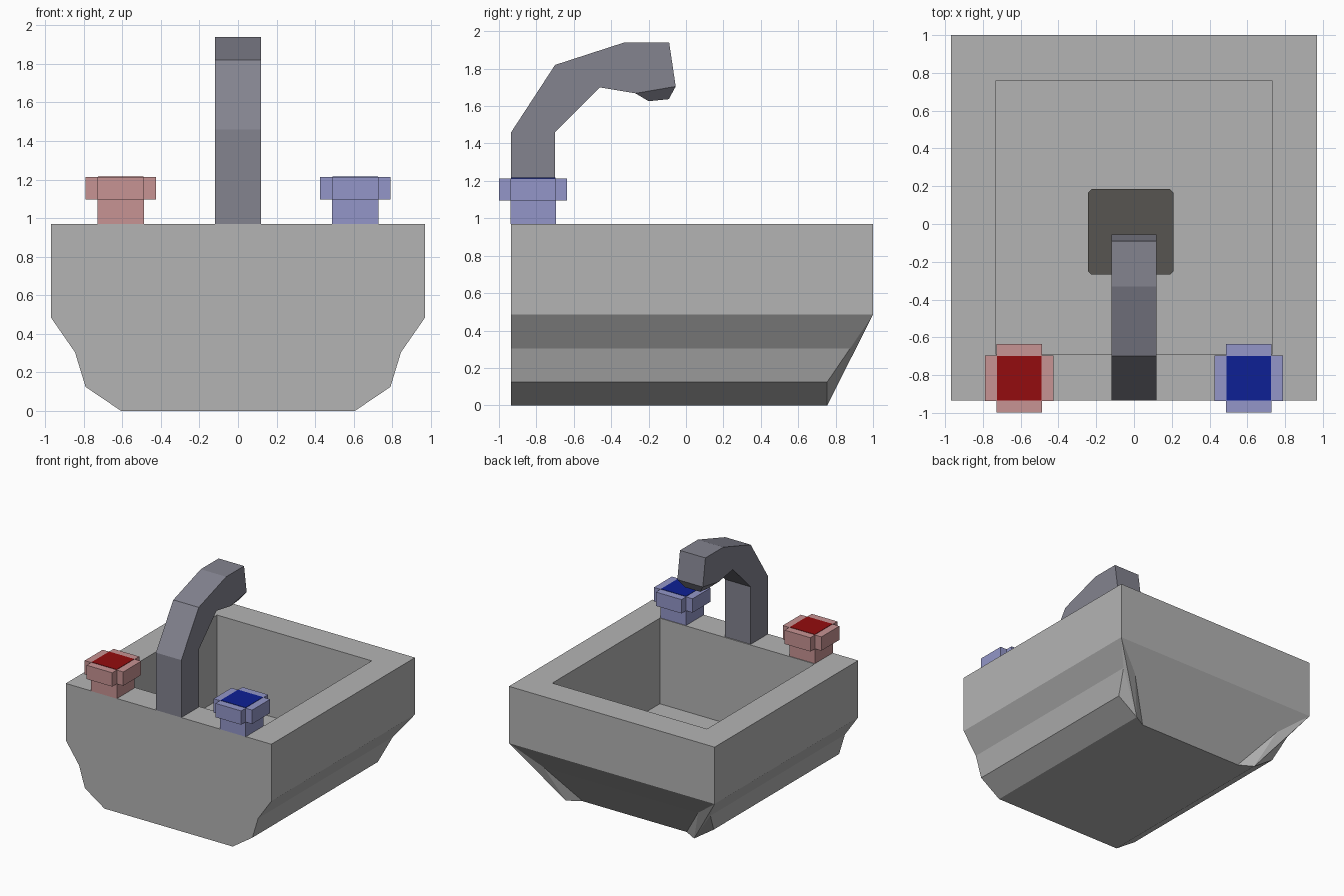
import bpy, bmesh
from mathutils import Vector

if "Cube" in bpy.data.objects:
    bpy.data.objects.remove(bpy.data.objects["Cube"])


def material(name, rgb):
    lin = [((c / 255 + 0.055) / 1.055) ** 2.4 for c in rgb]
    m = bpy.data.materials.new(name)
    m.diffuse_color = (*lin, 1)
    m.use_nodes = True
    m.node_tree.nodes["Principled BSDF"].inputs["Base Color"].default_value = m.diffuse_color
    return m


BODY = material("grey_ceramic", (180, 180, 180))
METAL = material("tap_metal", (131, 131, 143))
PALE_RED = material("pale_red", (199, 147, 147))
PALE_BLUE = material("pale_blue", (147, 150, 200))
RED = material("deep_red", (148, 12, 14))
BLUE = material("deep_blue", (13, 32, 149))
DRAIN = material("drain_grey", (87, 85, 81))


def finish(name, bm, mat):
    bmesh.ops.remove_doubles(bm, verts=bm.verts, dist=0.0005)
    bmesh.ops.recalc_face_normals(bm, faces=bm.faces)
    me = bpy.data.meshes.new(name)
    bm.to_mesh(me)
    bm.free()
    me.materials.append(mat)
    ob = bpy.data.objects.new(name, me)
    bpy.context.collection.objects.link(ob)
    return ob


def face(bm, *pts):
    bm.faces.new([bm.verts.new(p) for p in pts])


def prism(bm, pts, place, lo, hi):
    """Extrude a 2D outline; place(a, b, t) gives the 3D point."""
    ends = [[bm.verts.new(place(a, b, t)) for a, b in pts] for t in (lo, hi)]
    n = len(pts)
    bm.faces.new(ends[0][::-1])
    bm.faces.new(ends[1])
    for i in range(n):
        j = (i + 1) % n
        bm.faces.new((ends[0][i], ends[0][j], ends[1][j], ends[1][i]))


def upright(a, b, t):
    return (a, b, t)


def rect(x, y, hx, hy):
    return [(x - hx, y - hy), (x + hx, y - hy), (x + hx, y + hy), (x - hx, y + hy)]


# Sink body: stepped side profile (x, z) with the back edge y at each step
profile = [(0.97, 0.97), (0.97, 0.485), (0.845, 0.305), (0.79, 0.125), (0.605, 0)]
back_y = [1, 1, 0.878, 0.755, 0.755]
FRONT = -0.935
slope = [(0.73, 1, 0.485), (0.73, 0.88, 0.30), (0.49, 0.69, 0)]


def mir(p):
    return (-p[0], p[1], p[2])


front = [(x, FRONT, z) for x, z in profile]
back = [(x, y, z) for (x, z), y in zip(profile, back_y)]
bm = bmesh.new()
face(bm, *front, *[mir(p) for p in front[::-1]])
face(bm, front[4], back[4], slope[2], mir(slope[2]), mir(back[4]), mir(front[4]))
face(bm, back[0], back[1], slope[0], mir(slope[0]), mir(back[1]), mir(back[0]))
for a, b in zip(slope, slope[1:]):
    face(bm, a, b, mir(b), mir(a))
A, B, C, D = back[1:]
corner = [(A, B, D), (B, C, D), (A, slope[0], slope[1]), (A, slope[1], D),
          (slope[1], slope[2], D)]
sides = [(front[i], front[i + 1], back[i + 1], back[i]) for i in range(4)]
for f in corner + sides:
    face(bm, *f)
    face(bm, *[mir(p) for p in f])

# Rim, basin walls and basin floor
FLOOR = 0.24
outer = [(-0.97, FRONT), (0.97, FRONT), (0.97, 1), (-0.97, 1)]
inner = [(-0.73, -0.69), (0.73, -0.69), (0.73, 0.76), (-0.73, 0.76)]
for i in range(4):
    j = (i + 1) % 4
    face(bm, (*outer[i], 0.97), (*outer[j], 0.97), (*inner[j], 0.97), (*inner[i], 0.97))
    face(bm, (*inner[i], 0.97), (*inner[j], 0.97), (*inner[j], FLOOR), (*inner[i], FLOOR))
face(bm, *[(x, y, FLOOR) for x, y in inner])
finish("sink_body", bm, BODY)

# Drain plate with clipped corners
bm = bmesh.new()
h, c = 0.226, 0.208
octagon = [(-c, -h), (c, -h), (h, -c), (h, c), (c, h), (-c, h), (-h, c), (-h, -c)]
prism(bm, [(x - 0.018, y - 0.042) for x, y in octagon], upright, FLOOR, FLOOR + 0.008)
finish("drain", bm, DRAIN)

# Curved tap spout
spout = [(-0.935, 0.97), (-0.935, 1.46), (-0.70, 1.82), (-0.33, 1.94), (-0.09, 1.94),
         (-0.055, 1.705), (-0.27, 1.668), (-0.46, 1.70), (-0.70, 1.46), (-0.70, 0.97)]
bm = bmesh.new()
prism(bm, spout, lambda a, b, t: (t, a, b), -0.12, 0.12)
finish("tap_spout", bm, METAL)

# Tapered nozzle under the spout tip
bm = bmesh.new()
top = [(-0.12, -0.055, 1.705), (0.12, -0.055, 1.705), (0.12, -0.27, 1.668), (-0.12, -0.27, 1.668)]
low = [(-0.07, -0.092, 1.637), (0.07, -0.092, 1.637), (0.07, -0.20, 1.626), (-0.07, -0.20, 1.626)]
face(bm, *low)
for i in range(4):
    j = (i + 1) % 4
    face(bm, top[i], top[j], low[j], low[i])
face(bm, *top)
finish("tap_nozzle", bm, METAL)


# Cross-shaped handles with a coloured plate on top
def handle(name, x, pale, deep):
    y, s, w = -0.817, 0.121, 0.182
    bm = bmesh.new()
    prism(bm, rect(x, y, s, s), upright, 0.97, 1.096)
    finish(name + "_stem", bm, pale)
    cross = [(-s, -w), (s, -w), (s, -s), (w, -s), (w, s), (s, s),
             (s, w), (-s, w), (-s, s), (-w, s), (-w, -s), (-s, -s)]
    bm = bmesh.new()
    prism(bm, [(x + a, y + b) for a, b in cross], upright, 1.096, 1.214)
    finish(name + "_knob", bm, pale)
    bm = bmesh.new()
    prism(bm, rect(x, y, 0.118, 0.118), upright, 1.212, 1.217)
    finish(name + "_marker", bm, deep)


handle("hot_handle", -0.608, PALE_RED, RED)
handle("cold_handle", 0.608, PALE_BLUE, BLUE)
